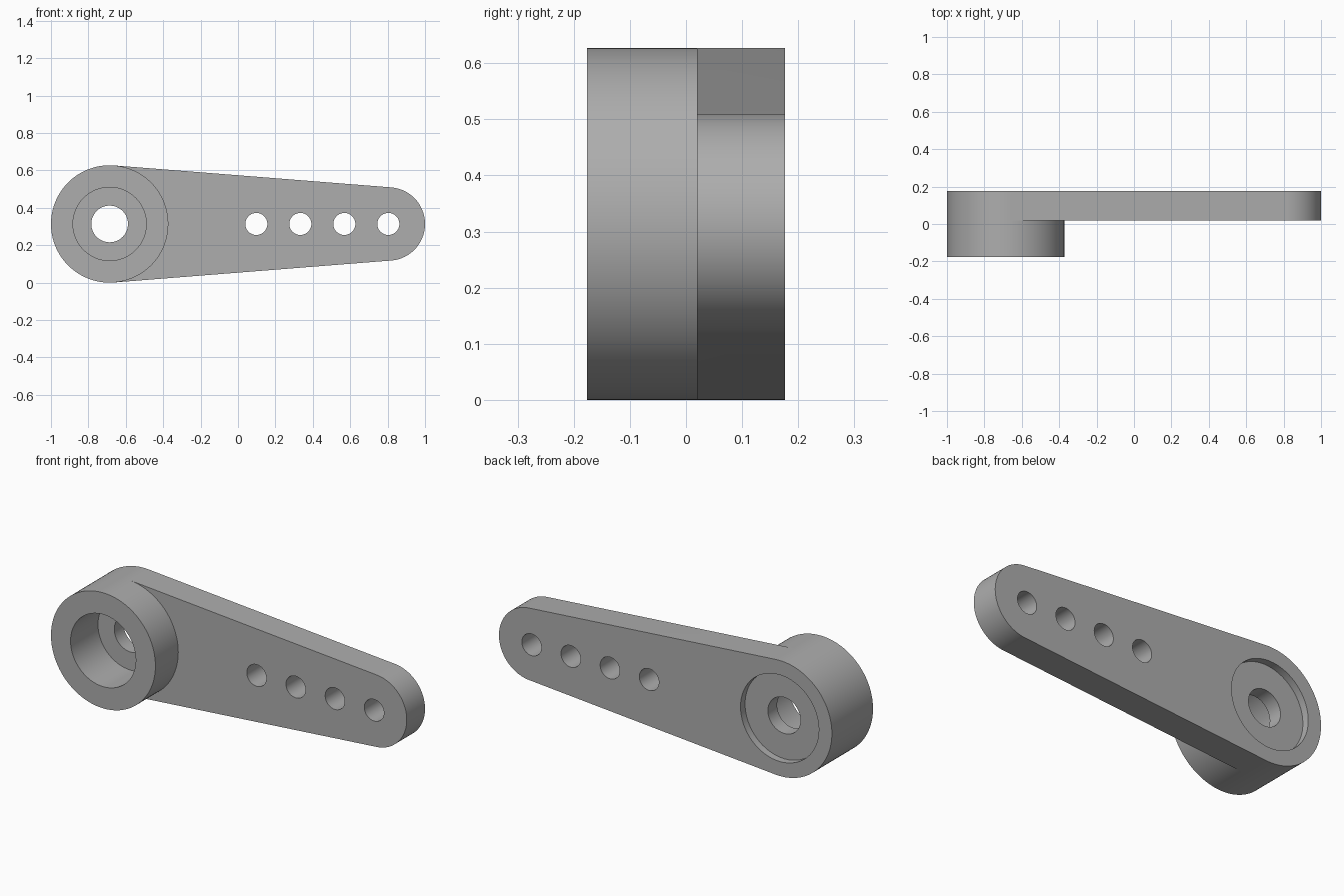
import bpy, bmesh
from math import acos, cos, sin, pi

cube = bpy.data.objects.get("Cube")
if cube:
    bpy.data.objects.remove(cube, do_unlink=True)

U = 2 / 51                      # design unit: the part is 51 units long
HUB_R, TIP_R, SPAN = 8, 5, 38   # hub radius, tip radius, centre distance
HUB_X, TIP_X = -17.5, 20.5
FRONT, STEP, BACK = -4.5, 0.5, 4.5

grey = bpy.data.materials.new("grey plastic")
grey.use_nodes = True
colour = (0.42, 0.42, 0.42, 1)
grey.diffuse_color = colour
grey.node_tree.nodes["Principled BSDF"].inputs["Base Color"].default_value = colour


def arc(cx, r, start, end, n):
    angles = [start + (end - start) * i / n for i in range(n + 1)]
    return [(cx + r * cos(t), HUB_R + r * sin(t)) for t in angles]


# Outline pieces: hub arcs and rounded tip joined along their tangents
a = acos((HUB_R - TIP_R) / SPAN)
hub_outer = arc(HUB_X, HUB_R, a, 2 * pi - a, 56)
hub_inner = arc(HUB_X, HUB_R, -a, a, 48)[1:-1]
tip = arc(TIP_X, TIP_R, -a, a, 48)

bm = bmesh.new()


def ring(points, y):
    return [bm.verts.new((x * U, y * U, z * U)) for x, z in points]


def walls(r1, r2):
    for i in range(len(r1)):
        j = (i + 1) % len(r1)
        bm.faces.new((r1[i], r1[j], r2[j], r2[i]))


# Tapered arm with the raised round hub in front
back = ring(hub_outer + tip, BACK)
mid_outer, mid_tip = ring(hub_outer, STEP), ring(tip, STEP)
mid_inner = ring(hub_inner, STEP)
front = ring(hub_outer + hub_inner, FRONT)
bm.faces.new(back)
bm.faces.new(front)
bm.faces.new([mid_outer[-1]] + mid_tip + [mid_outer[0]] + mid_inner[::-1])
walls(back, mid_outer + mid_tip)
walls(mid_outer + mid_inner, front)
bmesh.ops.recalc_face_normals(bm, faces=bm.faces)
mesh = bpy.data.meshes.new("lever_arm")
bm.to_mesh(mesh)
bm.free()
arm = bpy.data.objects.new("lever_arm", mesh)
bpy.context.collection.objects.link(arm)
mesh.materials.append(grey)


def drill(x, r, y0, y1):
    bpy.ops.mesh.primitive_cylinder_add(
        vertices=64, radius=r * U, depth=(y1 - y0) * U,
        location=(x * U, (y0 + y1) / 2 * U, HUB_R * U), rotation=(pi / 2, 0, 0))
    cutter = bpy.context.object
    cutter.name = "hole_cutter"
    cutter.hide_render = True
    cutter.data.materials.append(grey)
    mod = arm.modifiers.new("hole", 'BOOLEAN')
    mod.operation, mod.solver, mod.object = 'DIFFERENCE', 'EXACT', cutter
    bpy.ops.object.select_all(action='DESELECT')
    arm.select_set(True)
    bpy.context.view_layer.objects.active = arm
    bpy.ops.object.modifier_apply(modifier=mod.name)
    bpy.data.objects.remove(cutter, do_unlink=True)


# Hub bore, back recess, shaft hole and the four linkage holes
drill(HUB_X, 5, FRONT - 1, 1.5)
drill(HUB_X, 6, BACK - 1, BACK + 1)
drill(HUB_X, 2.5, FRONT - 1, BACK + 1)
for i in range(4):
    drill(TIP_X - 6 * i, 1.5, FRONT - 1, BACK + 1)

bpy.ops.object.shade_smooth_by_angle(angle=pi / 6)
